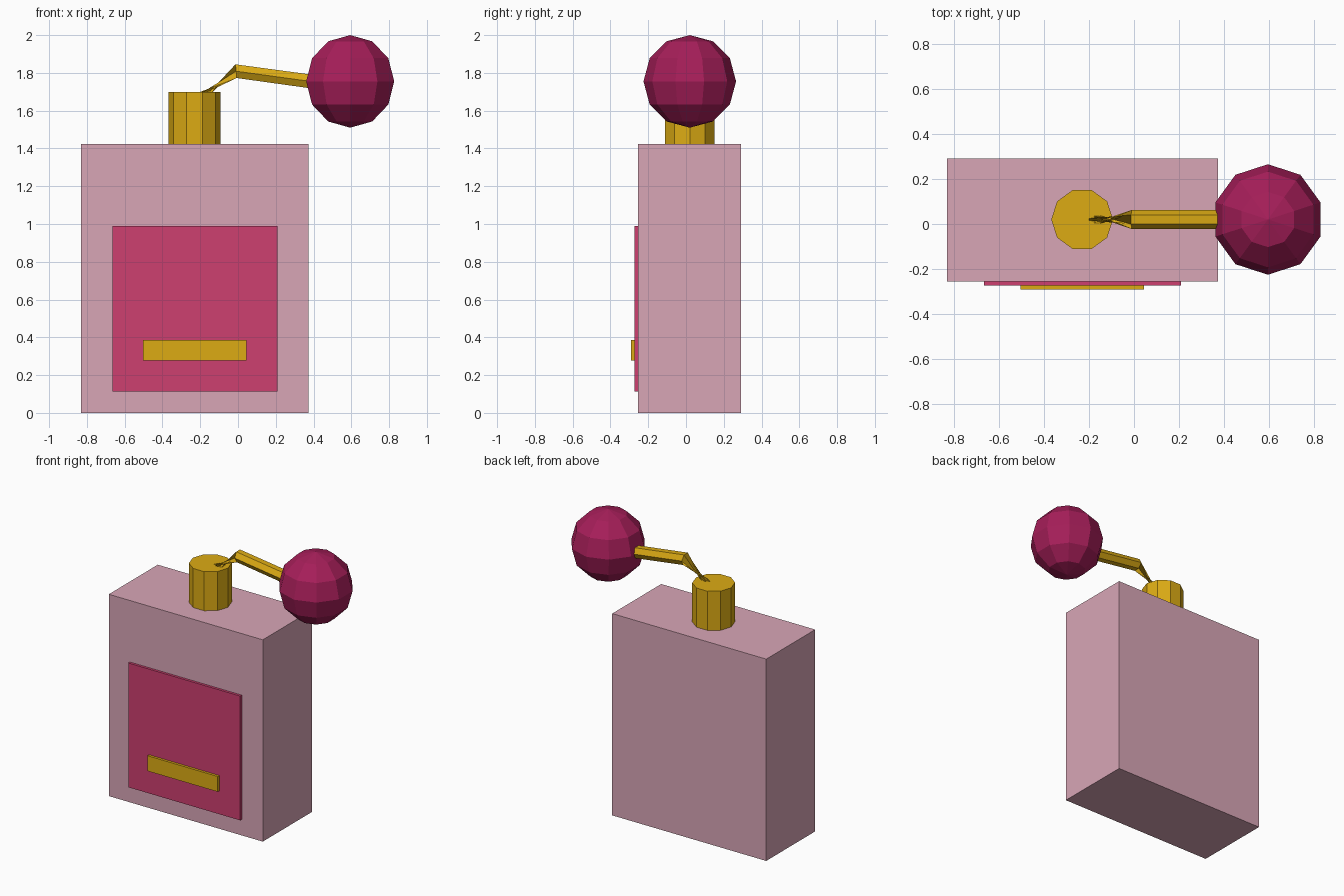
import bpy, bmesh
from math import cos, sin, radians, pi
from mathutils import Vector

if "Cube" in bpy.data.objects:
    bpy.data.objects.remove(bpy.data.objects["Cube"])


def material(name, color):
    m = bpy.data.materials.new(name)
    m.diffuse_color = (*color, 1)
    m.use_nodes = True
    m.node_tree.nodes["Principled BSDF"].inputs["Base Color"].default_value = m.diffuse_color
    return m


pink = material("pale_pink", (0.69, 0.38, 0.47))
rose = material("rose", (0.61, 0.05, 0.16))
gold = material("gold", (0.72, 0.41, 0.007))
plum = material("plum", (0.38, 0.013, 0.10))


def finish(bm, name, mat):
    bmesh.ops.recalc_face_normals(bm, faces=bm.faces)
    mesh = bpy.data.meshes.new(name)
    bm.to_mesh(mesh)
    bm.free()
    mesh.materials.append(mat)
    ob = bpy.data.objects.new(name, mesh)
    bpy.context.collection.objects.link(ob)
    return ob


def box(name, lo, hi, mat):
    lo, hi = Vector(lo), Vector(hi)
    bm = bmesh.new()
    bmesh.ops.create_cube(bm, size=1)
    bmesh.ops.scale(bm, vec=hi - lo, verts=bm.verts)
    bmesh.ops.translate(bm, vec=(lo + hi) / 2, verts=bm.verts)
    return finish(bm, name, mat)


def tube(name, stations, sides, mat):
    """Loft rings given as (centre, radius, plane tilt about y, twist)."""
    bm = bmesh.new()
    rings = []
    for c, r, tilt, twist in stations:
        t, w = radians(tilt), radians(twist)
        up = Vector((sin(t), 0, cos(t)))
        side = Vector((0, 1, 0))
        angles = [2 * pi * i / sides + w for i in range(sides)]
        rings.append([bm.verts.new(Vector(c) + r * (cos(a) * side + sin(a) * up))
                      for a in angles])
    for a, b in zip(rings, rings[1:]):
        for i in range(sides):
            j = (i + 1) % sides
            bm.faces.new((a[i], a[j], b[j], b[i]))
    bm.faces.new(rings[0])
    bm.faces.new(rings[-1])
    return finish(bm, name, mat)


# Glass body with the label and its gold plate on the front
box("bottle_body", (-0.83, -0.255, 0), (0.372, 0.291, 1.424), pink)
box("label_panel", (-0.665, -0.273, 0.113), (0.208, -0.25, 0.99), rose)
box("label_bar", (-0.503, -0.291, 0.278), (0.045, -0.265, 0.386), gold)

# Ten-sided neck collar
bpy.ops.mesh.primitive_cylinder_add(vertices=10, radius=0.137, depth=0.28,
                                    location=(-0.23, 0.02, 1.56),
                                    rotation=(0, 0, pi / 2))
collar = bpy.context.object
collar.name = "neck_collar"
collar.data.materials.append(gold)

# Bent hexagonal tube, twisted between the collar and the bend
tube("spray_tube", [((-0.23, 0.02, 1.645), 0.042, -37, 150),
                    ((-0.01, 0.02, 1.809), 0.042, -5, 0),
                    ((0.45, 0.02, 1.746), 0.042, 8, 0)], 6, gold)

# Faceted squeeze bulb
bpy.ops.mesh.primitive_uv_sphere_add(segments=10, ring_count=6, radius=0.245,
                                     location=(0.594, 0.02, 1.755))
bulb = bpy.context.object
bulb.name = "squeeze_bulb"
bulb.data.materials.append(plum)
